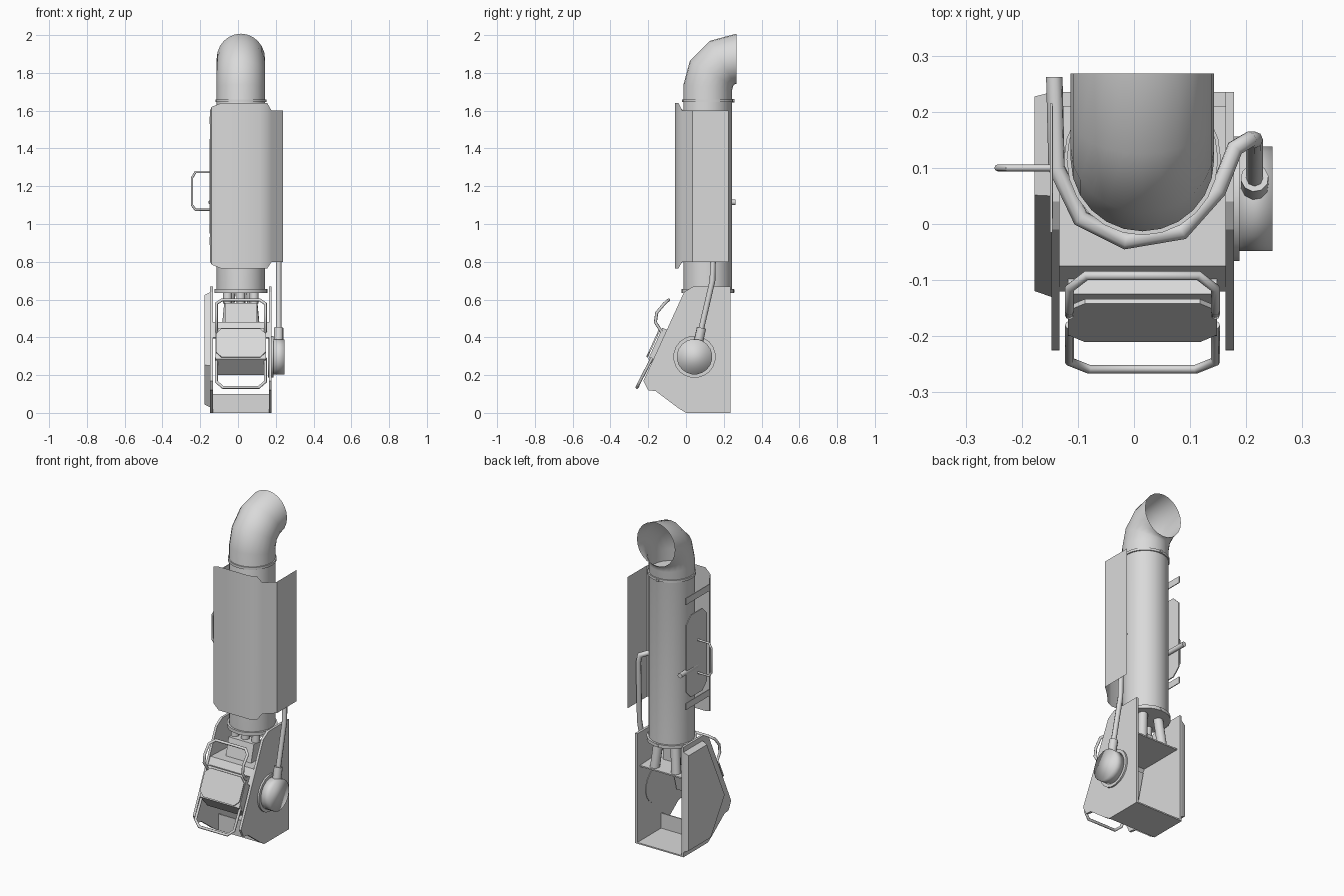
import bpy, bmesh, math
from mathutils import Vector

cube = bpy.data.objects.get("Cube")
if cube:
    bpy.data.objects.remove(cube, do_unlink=True)

# One plain grey for the whole model
GREY = (0.7, 0.7, 0.7, 1)
metal = bpy.data.materials.new("plain_grey")
metal.use_nodes = True
metal.diffuse_color = GREY
metal.node_tree.nodes["Principled BSDF"].inputs["Base Color"].default_value = GREY

MID = 0.015  # x of the model's own centre plane


def finish(name, bm, angle=None, normals=True):
    if normals:
        bmesh.ops.recalc_face_normals(bm, faces=bm.faces)
    mesh = bpy.data.meshes.new(name)
    bm.to_mesh(mesh)
    bm.free()
    mesh.materials.append(metal)
    if angle:
        mesh.polygons.foreach_set("use_smooth", [True] * len(mesh.polygons))
        mesh.set_sharp_from_angle(angle=math.radians(angle))
    ob = bpy.data.objects.new(name, mesh)
    bpy.context.collection.objects.link(ob)
    return ob


def loft(name, rings, caps=True, angle=None):
    """Join equal rings of points with quads."""
    bm = bmesh.new()
    loops = [[bm.verts.new(p) for p in ring] for ring in rings]
    n = len(loops[0])
    for a, b in zip(loops, loops[1:]):
        for i in range(n):
            j = (i + 1) % n
            bm.faces.new((a[i], a[j], b[j], b[i]))
    if caps:
        bm.faces.new(loops[0][::-1])
        bm.faces.new(loops[-1])
    return finish(name, bm, angle)


def prism(name, outline, x0, x1, shrink=1.0):
    """Extrude a (y, z) outline along x; shrink gives a bevelled second face."""
    cy = sum(p[0] for p in outline) / len(outline)
    cz = sum(p[1] for p in outline) / len(outline)
    small = [(cy + (y - cy) * shrink, cz + (z - cz) * shrink) for y, z in outline]
    return loft(name, [[(x0, y, z) for y, z in outline], [(x1, y, z) for y, z in small]])


def tube(name, path, radius, sides=8, caps=True, end=None):
    """Sweep a circle along a path with mitred corners; end is the last cut's normal."""
    pts = [Vector(p) for p in path]
    dirs = [(b - a).normalized() for a, b in zip(pts, pts[1:])]
    cuts = [a + b for a, b in zip(dirs, dirs[1:])] + [Vector(end) if end else dirs[-1]]
    side = dirs[0].orthogonal().normalized()
    up = dirs[0].cross(side)
    angles = [math.tau * i / sides for i in range(sides)]
    ring = [pts[0] + radius * (math.cos(t) * side + math.sin(t) * up) for t in angles]
    rings = [ring]
    for d, n, stop in zip(dirs, cuts, pts[1:]):
        ring = [p + d * ((stop - p).dot(n) / d.dot(n)) for p in ring]
        rings.append(ring)
    return loft(name, rings, caps, 50)


def octagon_plate(name, centre, u, v, w, h, cut, depth):
    """Plate with cut corners, w by h, in the plane of u and v."""
    c, u, v = Vector(centre), Vector(u).normalized(), Vector(v).normalized()
    n = u.cross(v) * depth
    w, h = w / 2, h / 2
    corner = [(w, h - cut), (w - cut, h), (cut - w, h), (-w, h - cut),
              (-w, cut - h), (cut - w, -h), (w - cut, -h), (w, cut - h)]
    face = [c + u * a + v * b for a, b in corner]
    return loft(name, [face, [p + n for p in face]])


def mirrored(half):
    return half + [(2 * MID - x, y, z) for x, y, z in reversed(half)]


# Exhaust stack with elbow, open at both ends
BEND, TOP, PY = 0.153, 1.722, 0.115
stack = [(MID, PY, 0.65)]
for i in range(4):
    t = math.radians(30 * i)
    stack.append((MID, PY + BEND * (1 - math.cos(t)), TOP + BEND * math.sin(t)))
tube("exhaust_stack", stack, 0.128, 24, caps=False, end=(0, 1, 0))
tube("upper_clamp", [(MID, PY, 1.645), (MID, PY, 1.66)], 0.135, 24)
tube("lower_flange", [(MID, PY, 0.635), (MID, PY, 0.655)], 0.14, 24)
for z in (0.645, 1.652):
    tube("clamp_bolt", [(MID, 0.22, z), (MID, 0.257, z)], 0.009, 6)

# Folded heat shield: x, y, low z, high z of each fold
folds = [(-0.148, -0.015, 0.8, 1.6), (-0.14, -0.035, 0.785, 1.62),
         (-0.09, -0.058, 0.765, 1.64), (0.115, -0.058, 0.765, 1.64),
         (0.155, -0.04, 0.765, 1.64), (0.178, -0.02, 0.8, 1.6),
         (0.238, 0.035, 0.8, 1.6), (0.238, 0.225, 0.8, 1.6)]
bm = bmesh.new()
cols = [(bm.verts.new((x, y, lo)), bm.verts.new((x, y, hi))) for x, y, lo, hi in folds]
for a, b in zip(cols, cols[1:]):
    bm.faces.new((a[0], b[0], b[1], a[1]))
finish("heat_shield", bm, 30, normals=False)

# Straps, hatch and grab handle on the right-hand side
for z in (0.91, 1.55):
    prism("shield_strap", [(-0.015, z - 0.02), (0.215, z - 0.02),
                           (0.215, z + 0.02), (-0.015, z + 0.02)], -0.15, -0.145)
octagon_plate("side_hatch", (-0.144, 0.11, 1.2), (0, -1, 0), (0, 0, 1), 0.2, 0.5, 0.045, 0.006)
tube("hatch_handle", [(-0.15, 0.1, 1.275), (-0.225, 0.1, 1.275), (-0.243, 0.1, 1.245),
                      (-0.243, 0.1, 1.1), (-0.225, 0.1, 1.075), (-0.15, 0.1, 1.075)], 0.006)

# Side walls of the base
wall = [(0.235, 0), (0, 0), (-0.04, 0.025), (-0.16, 0.115), (-0.2, 0.12),
        (-0.225, 0.17), (-0.01, 0.64), (0.04, 0.67), (0.235, 0.67)]
prism("right_wall", wall, -0.147, -0.133)
prism("left_wall", wall, 0.163, 0.178)
cover = [(0.235, 0.03), (0.01, 0.03), (-0.13, 0.25), (0.05, 0.64), (0.235, 0.64)]
prism("right_cover", cover, -0.147, -0.177, 0.95)

# Floor pan with upright lip, and shelf with sloping front edge
IN0, IN1 = -0.133, 0.163
prism("floor_pan", [(0.235, 0), (0, 0), (0, 0.1), (0.007, 0.1),
                    (0.007, 0.008), (0.235, 0.008)], IN0, IN1)
prism("shelf", [(0.21, 0.46), (-0.07, 0.46), (-0.112, 0.395), (-0.12, 0.4),
                (-0.075, 0.48), (0.21, 0.468)], IN0, IN1)

# Junction box and feed pipes under the stack
prism("junction_box", [(-0.02, 0.467), (0.08, 0.467), (0.08, 0.583), (0.01, 0.583)],
      MID - 0.085, MID + 0.085)
for dx in (-0.055, 0.055):
    tube("back_feed_pipe", [(MID + dx * 1.3, PY + 0.06, 0.465),
                            (MID + dx, PY + 0.045, 0.64)], 0.028, 10)
for dx in (-0.07, 0, 0.07):
    tube("front_feed_pipe", [(MID + dx, 0.05, 0.58), (MID + dx, 0.055, 0.64)], 0.024, 10)

# Sloping front box with door
prism("front_box", [(-0.2, 0.285), (-0.125, 0.45), (-0.06, 0.425), (-0.12, 0.2)], -0.118, 0.148)
SLOPE = (0, 0.416, 0.909)
octagon_plate("front_door", (MID, -0.168, 0.368), (1, 0, 0), SLOPE, 0.265, 0.165, 0.03, 0.009)

# Front handles
tube("upper_handle", mirrored([(-0.115, -0.13, 0.43), (-0.115, -0.162, 0.48),
                               (-0.115, -0.155, 0.53), (-0.115, -0.115, 0.578),
                               (-0.085, -0.092, 0.598)]), 0.008)
tube("lower_handle", mirrored([(-0.115, -0.18, 0.29), (-0.115, -0.245, 0.165),
                               (-0.08, -0.259, 0.135)]), 0.008)

# Round housing on the left wall
HY, HZ = 0.045, 0.297
tube("housing_flange", [(0.16, HY, HZ), (0.188, HY, HZ)], 0.112, 20)
housing = tube("round_housing", [(0.188, HY, HZ), (0.247, HY, HZ)], 0.094, 20)
housing.data.set_sharp_from_angle(angle=math.pi)

# Hose rising from the housing and wrapping the stack behind the shield
tube("hose_socket", [(0.215, 0.06, 0.35), (0.215, 0.082, 0.45)], 0.025, 10)
tube("hose", [(0.215, 0.075, 0.42), (0.215, 0.14, 0.7), (0.215, 0.15, 1.06),
              (0.205, 0.15, 1.105), (0.18, 0.135, 1.115), (0.15, 0.06, 1.115),
              (0.085, -0.013, 1.115), (-0.015, -0.03, 1.115), (-0.095, 0.01, 1.115),
              (-0.138, 0.1, 1.115), (-0.142, 0.262, 1.115)], 0.015)
